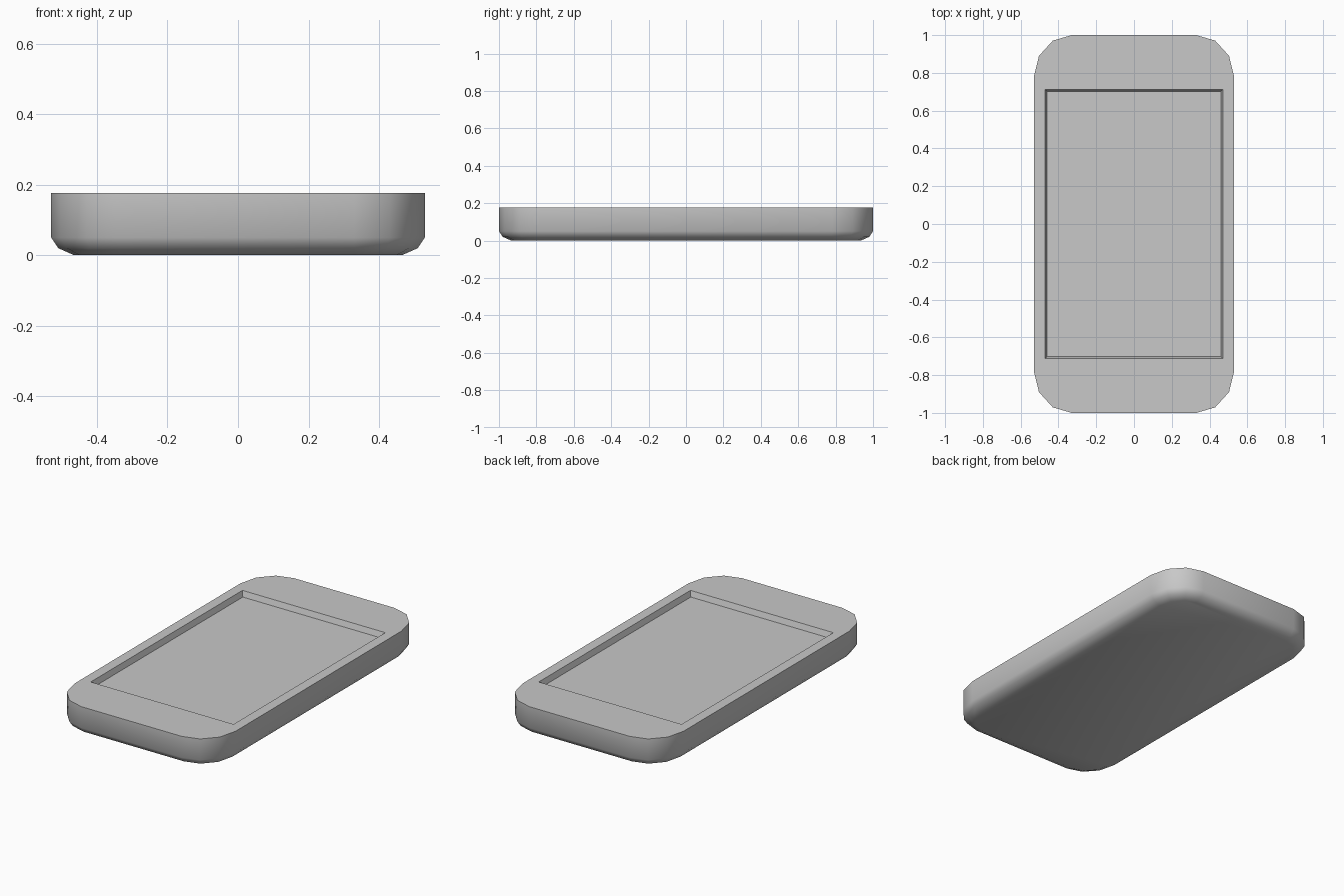
import bpy
import bmesh
from math import cos, sin, pi, radians

cube = bpy.data.objects.get("Cube")
if cube:
    bpy.data.objects.remove(cube, do_unlink=True)

HALF_X, HALF_Y, HEIGHT = 0.53, 1.0, 0.176
RADIUS_X, RADIUS_Y, STEPS = 0.2, 0.22, 3

grey = bpy.data.materials.new("plain grey")
grey.use_nodes = True
colour = (0.58, 0.58, 0.58, 1)
grey.diffuse_color = colour
grey.node_tree.nodes["Principled BSDF"].inputs["Base Color"].default_value = colour

bm = bmesh.new()


def rounded_ring(inset, z):
    """Rounded rectangle, counter-clockwise from the right side."""
    ring = []
    for corner, (sx, sy) in enumerate([(1, 1), (-1, 1), (-1, -1), (1, -1)]):
        for step in range(STEPS + 1):
            a = (corner + step / STEPS) * pi / 2
            ring.append(bm.verts.new((
                sx * (HALF_X - RADIUS_X) + (RADIUS_X - inset) * cos(a),
                sy * (HALF_Y - RADIUS_Y) + (RADIUS_Y - inset) * sin(a), z)))
    return ring


def rectangle(hx, hy, z):
    return [bm.verts.new((sx * hx, sy * hy, z))
            for sx, sy in [(1, 1), (-1, 1), (-1, -1), (1, -1)]]


def bridge(lower, upper):
    n = len(lower)
    for i in range(n):
        j = (i + 1) % n
        bm.faces.new((lower[i], lower[j], upper[j], upper[i]))


# Outer shell with a rounded underside
shell = [rounded_ring(inset, z) for inset, z in
         [(0.065, 0), (0.02, 0.02), (0, 0.05), (0, HEIGHT)]]
bm.faces.new(shell[0][::-1])
for lower, upper in zip(shell, shell[1:]):
    bridge(lower, upper)

# Flat bezel between the outer edge and the screen opening
rim = shell[-1]
opening = rectangle(0.47, 0.713, HEIGHT)
per_corner = STEPS + 1
for i in range(4):
    j = (i + 1) % 4
    corner = rim[i * per_corner:(i + 1) * per_corner]
    bm.faces.new([opening[i]] + corner)
    bm.faces.new((opening[i], corner[-1], rim[j * per_corner], opening[j]))

# Sunken screen with slightly tapered walls
screen = rectangle(0.46, 0.702, HEIGHT - 0.033)
bridge(opening, screen)
bm.faces.new(screen)

mesh = bpy.data.meshes.new("phone_body")
bm.normal_update()
bm.to_mesh(mesh)
bm.free()
mesh.materials.append(grey)

body = bpy.data.objects.new("phone_body", mesh)
bpy.context.collection.objects.link(body)
bpy.ops.object.select_all(action="DESELECT")
body.select_set(True)
bpy.context.view_layer.objects.active = body
bpy.ops.object.shade_smooth_by_angle(angle=radians(50))
